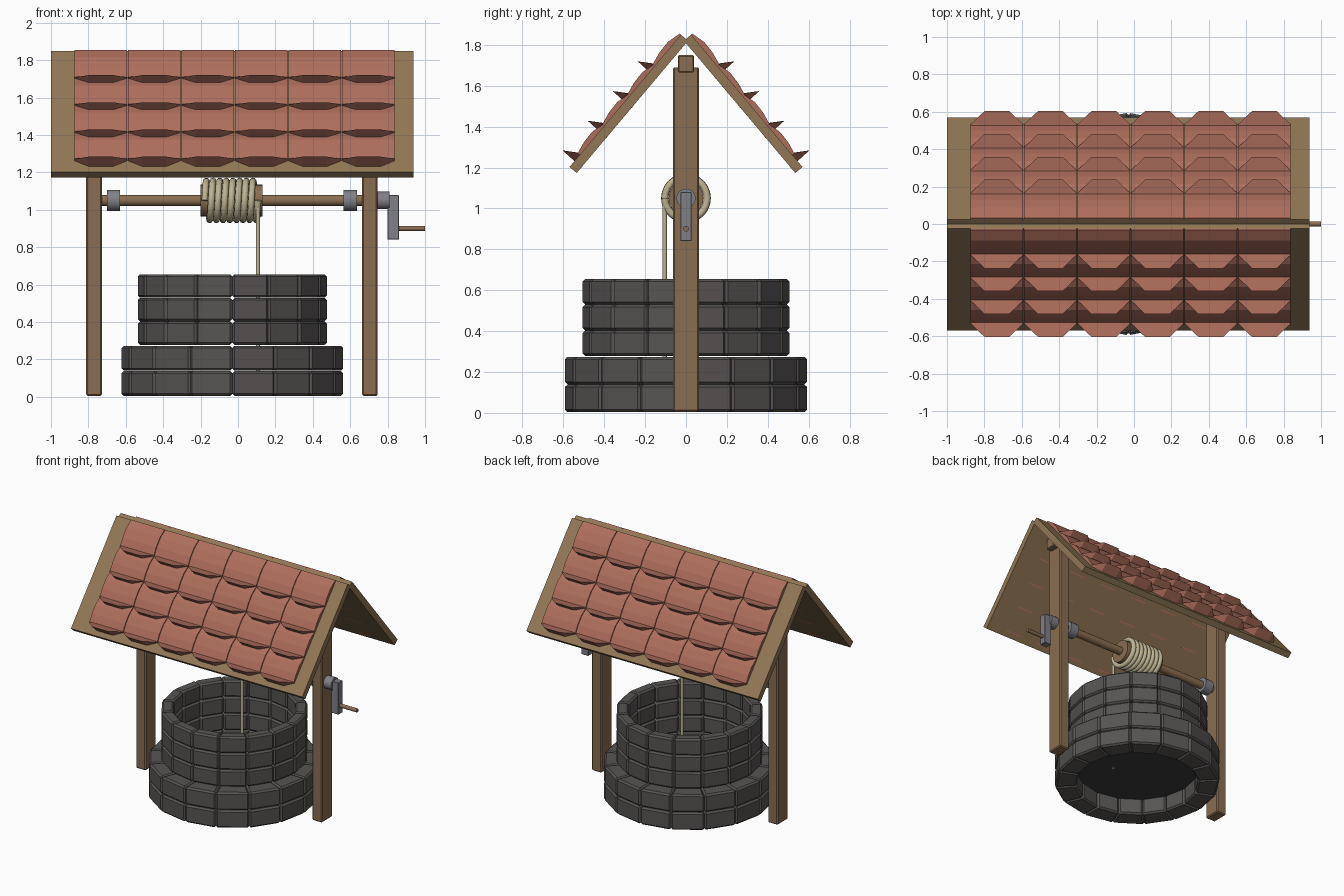
import bpy, bmesh, math
from mathutils import Vector

if "Cube" in bpy.data.objects:
    bpy.data.objects.remove(bpy.data.objects["Cube"])

CX = -0.03          # well axis
AXLE_Z = 1.05


def material(name, rgb):
    m = bpy.data.materials.new(name)
    m.diffuse_color = (*rgb, 1)
    m.use_nodes = True
    m.node_tree.nodes["Principled BSDF"].inputs["Base Color"].default_value = m.diffuse_color
    return m


STONE = material("dark stone", (0.095, 0.089, 0.086))
FLOOR = material("well floor", (0.045, 0.045, 0.046))
WOOD = material("post wood", (0.255, 0.155, 0.083))
ROOF = material("roof wood", (0.285, 0.185, 0.092))
TILE = material("clay tile", (0.42, 0.155, 0.108))
METAL = material("grey metal", (0.22, 0.215, 0.24))
ROPE = material("rope", (0.52, 0.46, 0.29))


def finish(name, bm, mat, bevel=0.0, smooth=False):
    bmesh.ops.recalc_face_normals(bm, faces=bm.faces)
    if bevel:
        bmesh.ops.bevel(bm, geom=bm.edges[:], offset=bevel, segments=1, affect='EDGES')
    me = bpy.data.meshes.new(name)
    bm.to_mesh(me)
    bm.free()
    me.materials.append(mat)
    ob = bpy.data.objects.new(name, me)
    bpy.context.collection.objects.link(ob)
    if smooth:
        bpy.context.view_layer.objects.active = ob
        ob.select_set(True)
        bpy.ops.object.shade_smooth_by_angle(angle=math.radians(40))
        ob.select_set(False)
    return ob


def hexa(bm, bottom, top):
    """Solid between two matching rings of points."""
    b = [bm.verts.new(p) for p in bottom]
    t = [bm.verts.new(p) for p in top]
    bm.faces.new(b[::-1])
    bm.faces.new(t)
    n = len(b)
    for i in range(n):
        bm.faces.new((b[i], b[(i + 1) % n], t[(i + 1) % n], t[i]))


def box(name, mat, x0, x1, y0, y1, z0, z1, bevel=0.0):
    bm = bmesh.new()
    ring = [(x0, y0), (x1, y0), (x1, y1), (x0, y1)]
    hexa(bm, [(*p, z0) for p in ring], [(*p, z1) for p in ring])
    return finish(name, bm, mat, bevel)


def rod(name, mat, x0, x1, z, r, sides=20):
    bm = bmesh.new()
    ring = [(r * math.cos(2 * math.pi * i / sides), z + r * math.sin(2 * math.pi * i / sides))
            for i in range(sides)]
    hexa(bm, [(x0, *p) for p in ring], [(x1, *p) for p in ring])
    return finish(name, bm, mat, smooth=True)


def tube(name, mat, pts, r):
    cu = bpy.data.curves.new(name, 'CURVE')
    cu.dimensions = '3D'
    cu.bevel_depth = r
    cu.bevel_resolution = 2
    cu.use_fill_caps = True
    sp = cu.splines.new('POLY')
    sp.points.add(len(pts) - 1)
    for p, co in zip(sp.points, pts):
        p.co = (*co, 1)
    cu.materials.append(mat)
    ob = bpy.data.objects.new(name, cu)
    bpy.context.collection.objects.link(ob)
    return ob


# Stone rings: 16 bevelled wedge blocks per course
def stone_course(name, r_in, r_out, z0, z1, n=16):
    bm = bmesh.new()
    for i in range(n):
        a, b = 2 * math.pi * i / n, 2 * math.pi * (i + 1) / n
        ring = [(CX + r * math.cos(t), r * math.sin(t))
                for r, t in ((r_in, a), (r_out, a), (r_out, b), (r_in, b))]
        hexa(bm, [(*p, z0) for p in ring], [(*p, z1) for p in ring])
    finish(name, bm, STONE, bevel=0.012)


for i in range(2):
    stone_course(f"base_course_{i + 1}", 0.44, 0.595, 0.005 + i * 0.135, 0.138 + i * 0.135)
for i in range(3):
    stone_course(f"wall_course_{i + 1}", 0.425, 0.508, 0.278 + i * 0.126, 0.403 + i * 0.126)

# Dark floor inside the well
bm = bmesh.new()
bmesh.ops.create_circle(bm, cap_ends=True, segments=16, radius=0.46)
bmesh.ops.translate(bm, verts=bm.verts, vec=(CX, 0, 0.13))
finish("well_floor", bm, FLOOR)

# Posts and ridge beam
for side, x in (("left", -0.77), ("right", 0.705)):
    box(f"{side}_post", WOOD, x - 0.042, x + 0.042, -0.064, 0.064, 0.005, 1.69, 0.008)
box("ridge_beam", WOOD, -0.85, 0.79, -0.04, 0.04, 1.665, 1.75, 0.006)

# Winch: axle, collars, spool, crank
rod("axle", WOOD, -0.75, 0.77, AXLE_Z, 0.03)
for name, x0, x1, r in (("left_collar", -0.70, -0.63, 0.057), ("right_collar", 0.565, 0.635, 0.057),
                        ("crank_collar", 0.745, 0.81, 0.047)):
    rod(name, METAL, x0, x1, AXLE_Z, r)
rod("spool", WOOD, -0.20, 0.13, AXLE_Z, 0.085, 24)
box("crank_arm", METAL, 0.80, 0.86, -0.027, 0.027, 0.84, 1.08, 0.003)
rod("crank_handle", WOOD, 0.85, 1.0, 0.90, 0.014, 12)

# Rope coil and hanging rope
turns, steps, R = 8, 24, 0.104
coil = []
for i in range(turns * steps + 1):
    t = 2 * math.pi * i / steps
    coil.append((-0.178 + 0.285 * i / (turns * steps), -R * math.cos(t), AXLE_Z + R * math.sin(t)))
tube("rope_coil", ROPE, coil, 0.018)
tube("hanging_rope", ROPE, [(0.107, -R, AXLE_Z), (0.107, -R, 0.13)], 0.011)

# Roof slopes: s runs down from the ridge, n stands off the outer surface
TOP, EAVE = Vector((0.025, 1.85)), Vector((0.57, 1.203))
LENGTH = (EAVE - TOP).length
DOWN = (EAVE - TOP).normalized()
OUT = Vector((-DOWN.y, DOWN.x))


def slope(side, x, s, n):
    p = TOP + DOWN * s + OUT * n
    return (x, side * p.x, p.y)


def roof_tile(bm, side, x, half, s0, s1):
    """Tile with a bulged back and a scalloped lip that flares upward."""
    cols = []
    for u in (-1, -0.75, -0.47, 0, 0.47, 0.75, 1):
        f = min(1, (1 - abs(u)) / 0.53)
        lip = s1 - 0.045
        prof = [(s0, -0.005), (s0, 0.008), (s0 + (lip - s0) * 0.35, 0.026),
                (s0 + (lip - s0) * 0.7, 0.024), (lip, 0.013),
                (lip + 0.004 + 0.037 * f, 0.016 + 0.062 * f),
                (lip + 0.004 + 0.041 * f, -0.01 - 0.038 * f)]
        cols.append([bm.verts.new(slope(side, x + u * half, s, n)) for s, n in prof])
    for a, b in zip(cols, cols[1:]):
        for j in range(len(a)):
            k = (j + 1) % len(a)
            bm.faces.new((a[j], a[k], b[k], b[j]))
    bm.faces.new(cols[0])
    bm.faces.new(cols[-1])


for label, side in (("front", -1), ("back", 1)):
    bm = bmesh.new()
    corners = ((0, 0), (LENGTH, 0), (LENGTH, -0.046), (0, -0.046))
    hexa(bm, [slope(side, -1.0, s, n) for s, n in corners],
         [slope(side, 0.937, s, n) for s, n in corners])
    finish(f"{label}_roof_board", bm, ROOF)

    bm = bmesh.new()
    for row in range(4):
        end = LENGTH - 0.036 - 0.19 * (3 - row)
        start = 0.0 if row == 0 else end - 0.232
        for col in range(6):
            roof_tile(bm, side, -0.733 + 0.286 * col, 0.1405, start, end)
    finish(f"{label}_roof_tiles", bm, TILE)
